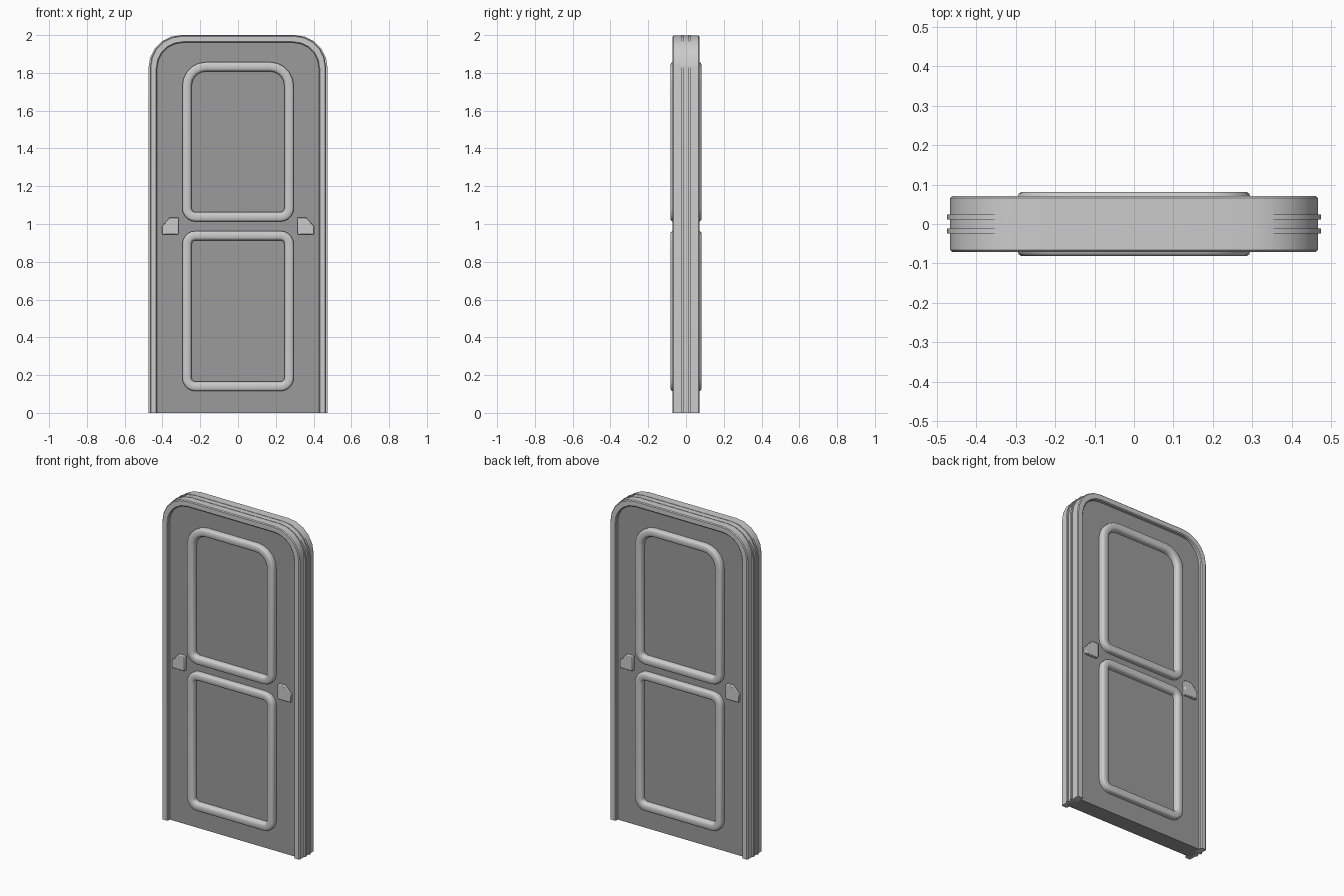
import bpy, bmesh
from math import sin, cos, pi

if "Cube" in bpy.data.objects:
    bpy.data.objects.remove(bpy.data.objects["Cube"])


def material(name, v):
    mat = bpy.data.materials.new(name)
    mat.diffuse_color = (v, v, v, 1)
    mat.use_nodes = True
    mat.node_tree.nodes["Principled BSDF"].inputs["Base Color"].default_value = mat.diffuse_color
    return mat


DARK = material("dark_grey", .33)
MID = material("mid_grey", .54)


def arc(cx, cz, r, a0, steps=5):
    """Quarter arc, counter-clockwise from angle a0."""
    return [(cx + r * cos(a0 + pi / 2 * i / steps), cz + r * sin(a0 + pi / 2 * i / steps))
            for i in range(steps + 1)]


def arch(hw, top, r):
    """Open door outline from bottom right to bottom left."""
    return ([(hw, 0)] + arc(hw - r, top - r, r, 0)
            + arc(-hw + r, top - r, r, pi / 2) + [(-hw, 0)])


def rounded_rect(hw, z0, z1, r_top, r_bot):
    return (arc(hw - r_top, z1 - r_top, r_top, 0) + arc(-hw + r_top, z1 - r_top, r_top, pi / 2)
            + arc(-hw + r_bot, z0 + r_bot, r_bot, pi) + arc(hw - r_bot, z0 + r_bot, r_bot, 3 * pi / 2))


def finish(name, bm, mat=None, bevel=0):
    bmesh.ops.recalc_face_normals(bm, faces=bm.faces[:])
    me = bpy.data.meshes.new(name)
    bm.to_mesh(me)
    bm.free()
    if mat:
        me.materials.append(mat)
    ob = bpy.data.objects.new(name, me)
    bpy.context.collection.objects.link(ob)
    if bevel:
        mod = ob.modifiers.new("Bevel", 'BEVEL')
        mod.width = bevel
        mod.segments = 2
        mod.limit_method = 'ANGLE'
        mod.angle_limit = 0.8
    bpy.ops.object.select_all(action='DESELECT')
    ob.select_set(True)
    bpy.context.view_layer.objects.active = ob
    bpy.ops.object.shade_smooth_by_angle(angle=0.6)
    return ob


def slab(name, pts, y0, y1, mat=None, bevel=0):
    """Extrude an xz outline from y0 to y1."""
    bm = bmesh.new()
    face = bm.faces.new([bm.verts.new((x, y0, z)) for x, z in pts])
    new = bmesh.ops.extrude_face_region(bm, geom=[face])['geom']
    bmesh.ops.translate(bm, vec=(0, y1 - y0, 0),
                        verts=[g for g in new if isinstance(g, bmesh.types.BMVert)])
    return finish(name, bm, mat, bevel)


def band(name, outer, inner, y0, y1, c=0):
    """Arched strip between two outlines, front and back edges chamfered by c."""
    bm = bmesh.new()
    rows = []
    for (ox, oz), (ix, iz) in zip(outer, inner):
        w = c / max(((ox - ix) ** 2 + (oz - iz) ** 2) ** .5, 1e-6)
        section = [(0, y0 + c), (w, y0), (1 - w, y0), (1, y0 + c),
                   (1, y1 - c), (1 - w, y1), (w, y1), (0, y1 - c)]
        rows.append([bm.verts.new((ox + (ix - ox) * t, y, oz + (iz - oz) * t))
                     for t, y in section])
    for a, b in zip(rows, rows[1:]):
        for i in range(8):
            j = (i + 1) % 8
            bm.faces.new((a[i], a[j], b[j], b[i]))
    bm.faces.new(rows[0])
    bm.faces.new(rows[-1])
    bmesh.ops.remove_doubles(bm, verts=bm.verts[:], dist=1e-5)
    return finish(name, bm)


def moulding(name, side, z0, z1, r_top, r_bot):
    """Raised rounded border: (inset, height) profile swept round the panel."""
    profile = [(0, .045), (0, .070), (.003, .077), (.010, .0815),
               (.036, .0815), (.044, .077), (.050, .066), (.050, .045)]
    bm = bmesh.new()
    loops = []
    for t, h in profile:
        pts = rounded_rect(.295 - t, z0 + t, z1 - t,
                           max(r_top - t, .015), max(r_bot - t, .015))
        loops.append([bm.verts.new((x, side * h, z)) for x, z in pts])
    n = len(loops[0])
    for a, b in zip(loops, loops[1:]):
        for i in range(n):
            j = (i + 1) % n
            bm.faces.new((a[i], a[j], b[j], b[i]))
    return finish(name, bm, MID)


# Recessed door panel
slab("door_panel", arch(.45, 1.975, .15), -.05, .05, DARK)

# Frame running up both sides and over the top
band("door_frame", arch(.466, 1.998, .168), arch(.428, 1.96, .135), -.071, .071, .005)

# Two thin ribs round the edge
for label, y in (("front", -.018), ("back", .018)):
    band(label + "_edge_rib", arch(.474, 2.0, .173), arch(.45, 1.976, .15), y - .006, y + .006)

# Mouldings and handle plates on both faces
plate = [(.315, .945), (.403, .945), (.403, .988), (.360, 1.035), (.315, 1.035)]
for label, s in (("front", -1), ("back", 1)):
    moulding(label + "_upper_moulding", s, 1.013, 1.857, .125, .07)
    moulding(label + "_lower_moulding", s, .115, .963, .07, .07)
    for side, m in (("right", 1), ("left", -1)):
        slab(f"{label}_{side}_handle", [(m * x, z) for x, z in plate],
             s * .045, s * .069, MID, .004)
